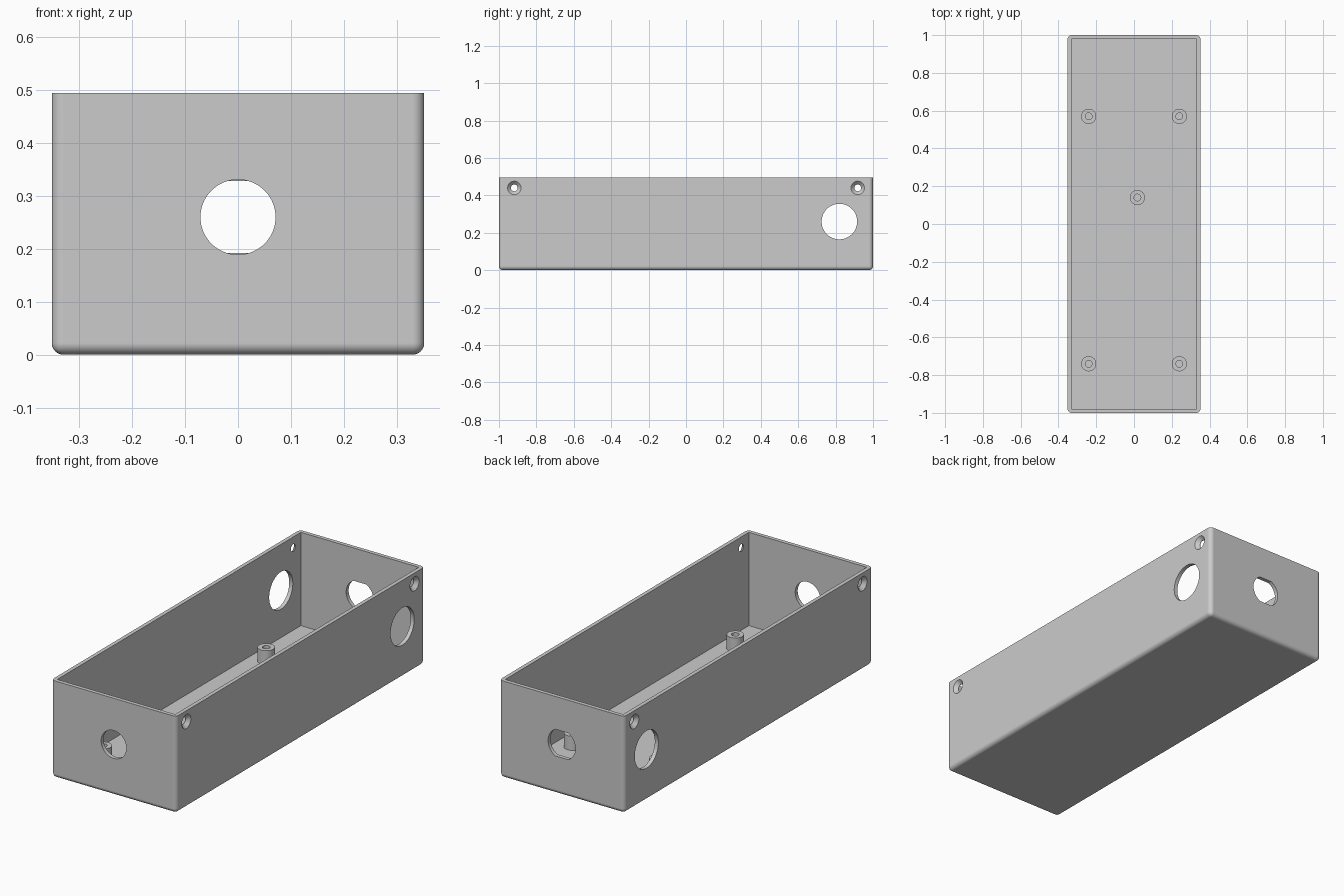
import bpy, bmesh
from math import pi
from mathutils import Matrix, Vector

default = bpy.data.objects.get("Cube")
if default:
    bpy.data.objects.remove(default, do_unlink=True)

HX, HY, TOP = 0.352, 1.0, 0.495   # half width, half length, height
WALL, ROUND = 0.02, 0.022
HOLE_Z = 0.26

grey = bpy.data.materials.new("plain grey")
grey.use_nodes = True
color = (0.6, 0.6, 0.6, 1)
grey.diffuse_color = color
grey.node_tree.nodes["Principled BSDF"].inputs["Base Color"].default_value = color


def add_object(name, bm):
    bmesh.ops.recalc_face_normals(bm, faces=bm.faces)
    mesh = bpy.data.meshes.new(name)
    bm.to_mesh(mesh)
    bm.free()
    mesh.materials.append(grey)
    obj = bpy.data.objects.new(name, mesh)
    bpy.context.collection.objects.link(obj)
    return obj


def box(low, high):
    bm = bmesh.new()
    low, high = Vector(low), Vector(high)
    bmesh.ops.create_cube(bm, size=1, matrix=Matrix.Translation((low + high) / 2)
                          @ Matrix.Diagonal((*(high - low), 1)))
    return bm


def cylinder(center, axis, r1, r2, depth):
    bm = bmesh.new()
    turn = Vector(axis).to_track_quat("Z", "Y").to_matrix().to_4x4()
    bmesh.ops.create_cone(bm, cap_ends=True, segments=64, radius1=r1, radius2=r2,
                          depth=depth, matrix=Matrix.Translation(center) @ turn)
    return bm


def cut(target, bm, operation="DIFFERENCE"):
    """Apply one boolean and discard its cutter."""
    cutter = add_object("cutter", bm)
    cutter.hide_render = True
    mod = target.modifiers.new("cut", "BOOLEAN")
    mod.object, mod.operation, mod.solver = cutter, operation, "EXACT"
    bpy.context.view_layer.objects.active = target
    bpy.ops.object.modifier_apply(modifier=mod.name)
    bpy.data.objects.remove(cutter, do_unlink=True)


def smooth(obj):
    bpy.ops.object.select_all(action="DESELECT")
    obj.select_set(True)
    bpy.context.view_layer.objects.active = obj
    bpy.ops.object.shade_smooth_by_angle(angle=pi / 6)
    obj.modifiers.new("flat walls", "WEIGHTED_NORMAL").keep_sharp = True


# Open tray: rounded outside, square inside
bm = box((-HX, -HY, 0), (HX, HY, TOP))
edges = [e for e in bm.edges if min(v.co.z for v in e.verts) < 0.01]
bmesh.ops.bevel(bm, geom=edges, offset=ROUND, segments=6, profile=0.5, affect="EDGES")
tray = add_object("tray", bm)
cut(tray, box((WALL - HX, WALL - HY, WALL), (HX - WALL, HY - WALL, 1)))

# Round front opening and flat-sided back opening
cut(tray, cylinder((0, -HY, HOLE_Z), (0, 1, 0), 0.071, 0.071, 0.1))
back = cylinder((0, HY, HOLE_Z), (0, 1, 0), 0.077, 0.077, 0.1)
for v in back.verts:
    v.co.z = max(HOLE_Z - 0.068, min(HOLE_Z + 0.068, v.co.z))
bmesh.ops.dissolve_degenerate(back, dist=0.0001, edges=back.edges)
cut(tray, back)

# Large side openings and countersunk screw holes
cut(tray, cylinder((0, 0.82, HOLE_Z), (1, 0, 0), 0.095, 0.095, 1))
for y in (-0.918, 0.918):
    cut(tray, cylinder((0, y, 0.44), (1, 0, 0), 0.018, 0.018, 1))
    for side in (-1, 1):
        cut(tray, cylinder((side * HX, y, 0.44), (side, 0, 0), 0.018, 0.054, 0.036))
smooth(tray)

# Hollow mounting posts on the floor
for i, (x, y) in enumerate([(-0.24, 0.57), (0.24, 0.57), (-0.24, -0.74),
                            (0.24, -0.74), (0.018, 0.14)]):
    bm = bmesh.new()
    profile = [(0.018, WALL), (0.018, 0.092), (0.04, 0.092), (0.04, WALL)]
    verts = [bm.verts.new((x + r, y, z)) for r, z in profile]
    outline = [bm.edges.new((verts[k], verts[k + 1])) for k in range(3)]
    bmesh.ops.spin(bm, geom=verts + outline, cent=(x, y, 0), axis=(0, 0, 1),
                   angle=2 * pi, steps=48, use_merge=True)
    bmesh.ops.remove_doubles(bm, verts=bm.verts, dist=0.0001)
    smooth(add_object(f"mounting_post_{i + 1}", bm))
